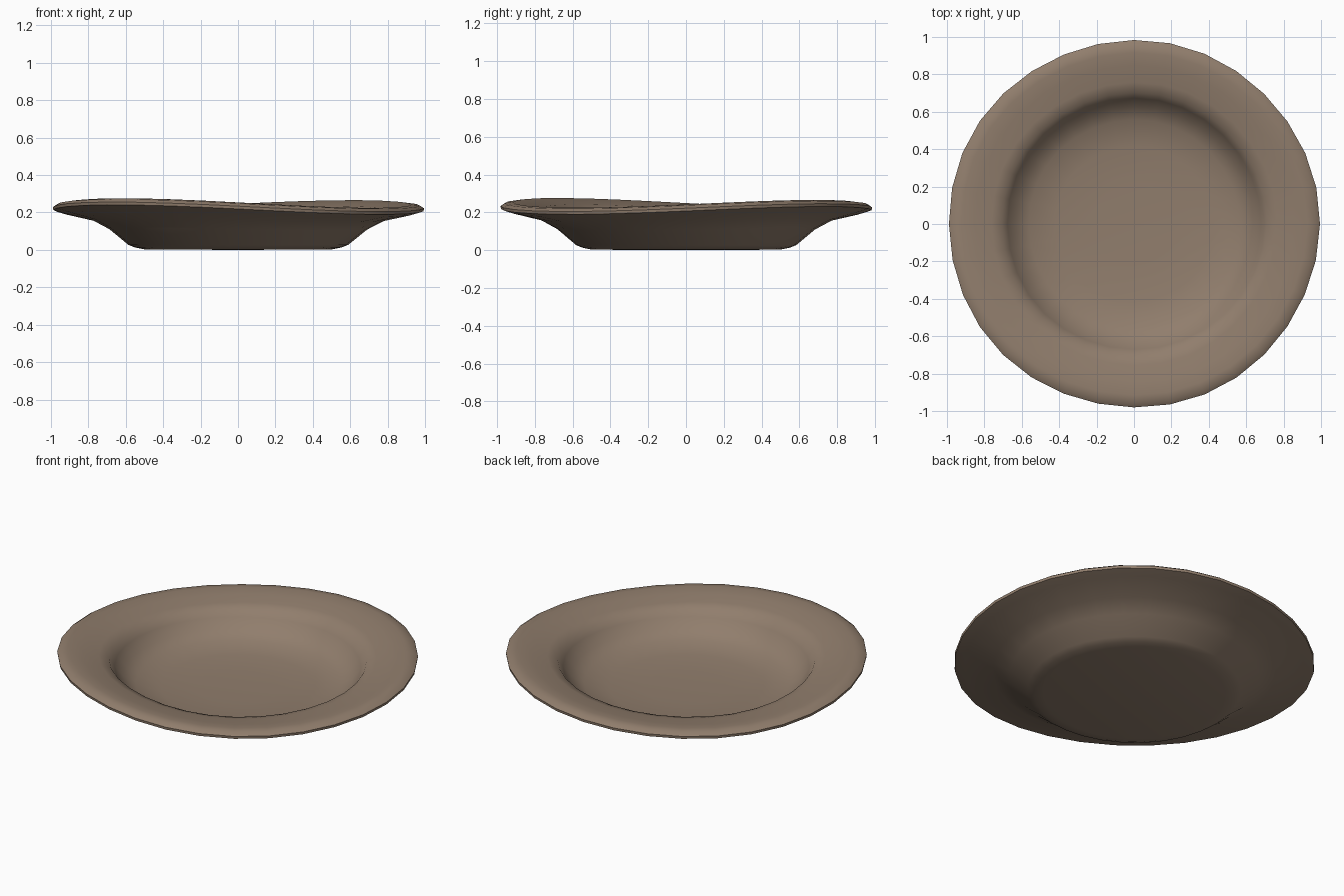
import bpy, bmesh, math

if "Cube" in bpy.data.objects:
    bpy.data.objects.remove(bpy.data.objects["Cube"])

N = 32
# Cross-section (radius, height, share of the rim warp), from under the base to the dish centre
PROFILE = [
    (0.50, 0.003, 0.0), (0.55, 0.013, 0.0), (0.585, 0.027, 0.0),
    (0.685, 0.110, 0.25), (0.775, 0.158, 0.5), (0.93, 0.196, 0.9),
    (0.985, 0.213, 1.0), (0.987, 0.228, 1.0), (0.965, 0.243, 1.0), (0.92, 0.248, 1.0),
    (0.85, 0.235, 0.9), (0.76, 0.222, 0.7), (0.705, 0.205, 0.5),
    (0.675, 0.165, 0.3), (0.63, 0.110, 0.1), (0.56, 0.070, 0.0),
    (0.42, 0.048, 0.0), (0.22, 0.040, 0.0),
]


def warp(a):
    # Saddle-like sag of the hand-made rim
    return 0.023 * math.cos(2 * (a - math.radians(228))) + 0.005 * math.cos(a - math.radians(225))


def wobble(a):
    # Slightly uneven outline
    return 1 + 0.005 * math.cos(2 * a) + 0.003 * math.sin(5 * a + 1)


bm = bmesh.new()
rings = []
for r, z, w in PROFILE:
    ring = []
    for i in range(N):
        a = 2 * math.pi * i / N
        rr = r * wobble(a)
        ring.append(bm.verts.new((rr * math.cos(a), rr * math.sin(a), z + w * warp(a))))
    rings.append(ring)

# Walls between neighbouring rings
for lo, hi in zip(rings, rings[1:]):
    for i in range(N):
        j = (i + 1) % N
        bm.faces.new((lo[i], lo[j], hi[j], hi[i]))

# Flat underside and dish centre
for ring, z in ((rings[0], 0.0), (rings[-1], 0.038)):
    c = bm.verts.new((0, 0, z))
    for i in range(N):
        bm.faces.new((ring[i], ring[(i + 1) % N], c))
bmesh.ops.recalc_face_normals(bm, faces=bm.faces)

mesh = bpy.data.meshes.new("plate")
bm.to_mesh(mesh)
bm.free()
plate = bpy.data.objects.new("plate", mesh)
bpy.context.collection.objects.link(plate)

# Brown clay colour
clay = bpy.data.materials.new("brown clay")
clay.diffuse_color = (0.283, 0.208, 0.152, 1)
clay.use_nodes = True
clay.node_tree.nodes["Principled BSDF"].inputs["Base Color"].default_value = clay.diffuse_color
mesh.materials.append(clay)

bpy.context.view_layer.objects.active = plate
plate.select_set(True)
bpy.ops.object.shade_smooth_by_angle(angle=math.radians(60))
